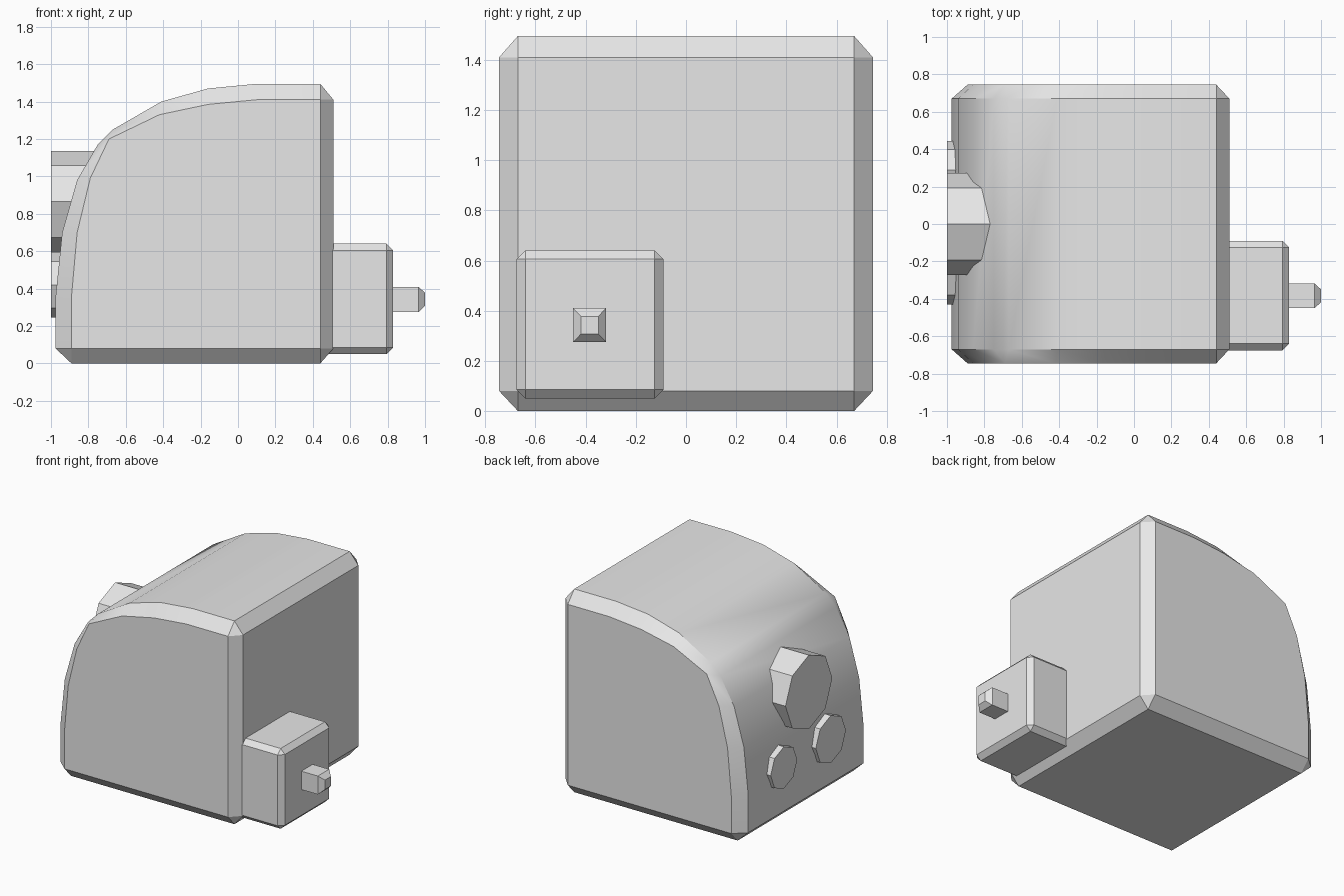
import bpy, bmesh, math

if "Cube" in bpy.data.objects:
    bpy.data.objects.remove(bpy.data.objects["Cube"], do_unlink=True)

grey = bpy.data.materials.new("plain grey")
grey.use_nodes = True
colour = (0.8, 0.8, 0.8, 1)
grey.diffuse_color = colour
grey.node_tree.nodes["Principled BSDF"].inputs["Base Color"].default_value = colour


def finish(bm, name):
    bmesh.ops.recalc_face_normals(bm, faces=bm.faces)
    mesh = bpy.data.meshes.new(name)
    bm.to_mesh(mesh)
    bm.free()
    mesh.materials.append(grey)
    obj = bpy.data.objects.new(name, mesh)
    bpy.context.collection.objects.link(obj)
    return obj


def box(bm, low, high):
    verts = bmesh.ops.create_cube(bm, size=1)["verts"]
    for v in verts:
        for i in range(3):
            v.co[i] = low[i] if v.co[i] < 0 else high[i]


# Body: each entry is one cap corner and the rim point(s) it fans out to
profile = [
    ((-0.89, 0.08), [(-0.89, 0), (-0.975, 0.08)]),
    ((-0.89, 0.36), [(-0.975, 0.36)]),
    ((-0.86, 0.70), [(-0.94, 0.70)]),
    ((-0.79, 0.99), [(-0.86, 0.98)]),
    ((-0.69, 1.20), [(-0.75, 1.17), (-0.67, 1.25)]),
    ((-0.42, 1.33), [(-0.41, 1.40)]),
    ((-0.16, 1.385), [(-0.16, 1.47)]),
    ((0.10, 1.41), [(0.10, 1.495)]),
    ((0.44, 1.41), [(0.44, 1.495), (0.51, 1.41)]),
    ((0.44, 0.08), [(0.51, 0.08), (0.44, 0)]),
]
bm = bmesh.new()
rims = []
for side in (-1, 1):
    cap, rim, owner = [], [], []
    for (cx, cz), points in profile:
        cap.append(bm.verts.new((cx, side * 0.745, cz)))
        for x, z in points:
            rim.append(bm.verts.new((x, side * 0.67, z)))
            owner.append(cap[-1])
    bm.faces.new(cap)
    for i in range(len(rim)):
        j = (i + 1) % len(rim)
        corners = [rim[i], rim[j], owner[j]]
        if owner[i] is not owner[j]:
            corners.append(owner[i])
        bm.faces.new(corners)
    rims.append(rim)
front, back = rims
for i in range(len(front)):
    j = (i + 1) % len(front)
    bm.faces.new([front[i], front[j], back[j], back[i]])
body = finish(bm, "body")
bpy.context.view_layer.objects.active = body
body.select_set(True)
bpy.ops.object.shade_smooth_by_angle(angle=math.radians(25))

# Chamfered side block
bm = bmesh.new()
box(bm, (0.44, -0.675, 0.05), (0.83, -0.09, 0.64))
block = finish(bm, "side_block")
bevel = block.modifiers.new("chamfer", "BEVEL")
bevel.width = 0.035
bevel.segments = 1

# Square peg with a tapered tip
bm = bmesh.new()
box(bm, (0.8, -0.45, 0.275), (0.965, -0.318, 0.41))
bm.faces.ensure_lookup_table()
tip = max(bm.faces, key=lambda f: f.calc_center_median().x)
new = bmesh.ops.extrude_discrete_faces(bm, faces=[tip])["faces"][0]
middle = new.calc_center_median()
for v in new.verts:
    v.co = middle + (v.co - middle) * 0.52
    v.co.x = 1.0
finish(bm, "peg")


# Eight-sided discs set into the curved side
def disc(name, y, z, radius, inner_x):
    bm = bmesh.new()
    rings = []
    for x in (-1.0, inner_x):
        ring = []
        for k in range(8):
            a = k * math.tau / 8
            ring.append(bm.verts.new((x, y + radius * math.sin(a), z + radius * math.cos(a))))
        bm.faces.new(ring)
        rings.append(ring)
    for k in range(8):
        n = (k + 1) % 8
        bm.faces.new([rings[0][k], rings[0][n], rings[1][n], rings[1][k]])
    finish(bm, name)


disc("large_disc", 0, 0.865, 0.272, -0.7)
disc("small_disc_back", 0.29, 0.42, 0.154, -0.88)
disc("small_disc_front", -0.255, 0.42, 0.175, -0.88)
